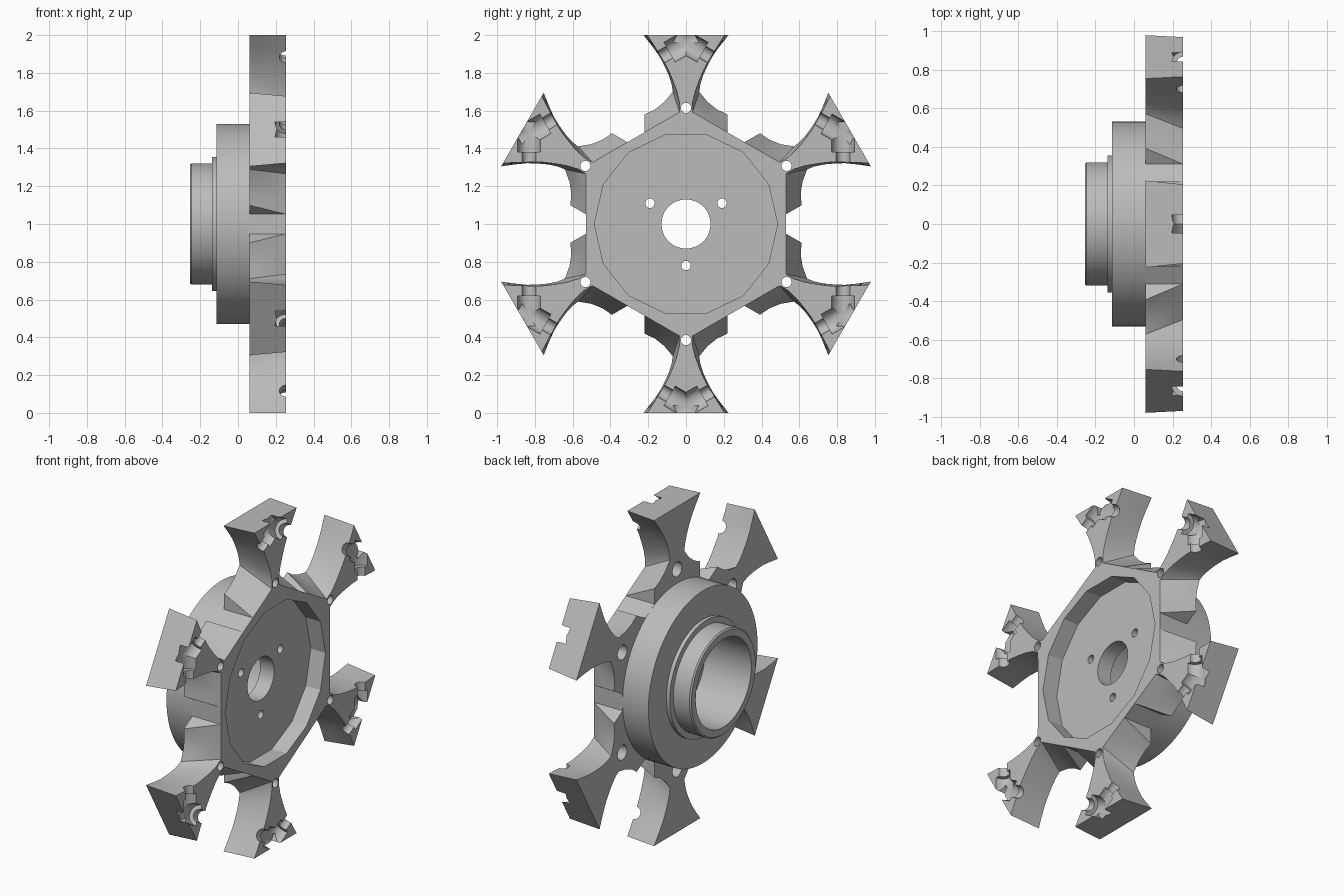
import bpy, bmesh, math
from mathutils import Matrix, Vector

cube = bpy.data.objects.get("Cube")
if cube:
    bpy.data.objects.remove(cube)

grey = bpy.data.materials.new("light grey")
grey.use_nodes = True
colour = (0.5, 0.5, 0.5, 1)
grey.diffuse_color = colour
grey.node_tree.nodes["Principled BSDF"].inputs["Base Color"].default_value = colour

BACK, FRONT = 0.06, 0.255
ARMS = [math.radians(30 + 60 * i) for i in range(6)]


def make_object(name, bm):
    bmesh.ops.remove_doubles(bm, verts=bm.verts, dist=0.0005)
    bmesh.ops.recalc_face_normals(bm, faces=bm.faces)
    mesh = bpy.data.meshes.new(name)
    bm.to_mesh(mesh)
    bm.free()
    obj = bpy.data.objects.new(name, mesh)
    bpy.context.collection.objects.link(obj)
    mesh.materials.append(grey)
    return obj


def lathe(bm, profile, origin=(0, 0, 1), axis=(1, 0, 0), segs=32, closed=False):
    """Revolve (radius, distance) points about an axis."""
    axis = Vector(axis).normalized()
    side = axis.orthogonal() if abs(axis.x) < 0.9 else Vector((0, 1, 0))
    side.normalize()
    rings = []
    for k in range(segs):
        d = Matrix.Rotation(math.tau * k / segs, 3, axis) @ side
        rings.append([bm.verts.new(Vector(origin) + axis * h + d * r)
                      for r, h in profile])
    n = len(profile)
    for k in range(segs):
        a, b = rings[k], rings[(k + 1) % segs]
        for j in range(n if closed else n - 1):
            m = (j + 1) % n
            quad = [a[j], a[m], b[m], b[j]]
            if profile[j][0] == 0:
                quad = [a[j], a[m], b[m]]
            elif profile[m][0] == 0:
                quad = [a[j], a[m], b[j]]
            bm.faces.new(quad)


def plug(bm, steps, **kw):
    """Solid stepped cylinder from (radius, start, end) steps."""
    pts = [(0, steps[0][1])]
    for r, h0, h1 in steps:
        pts += [(r, h0), (r, h1)]
    lathe(bm, pts + [(0, steps[-1][2])], **kw)


def at_arm(a, w, r, x):
    return Vector((x, r * math.cos(a) - w * math.sin(a),
                   1 + r * math.sin(a) + w * math.cos(a)))


# Star plate: half arm outlines (half width, radius) on the rear and front faces
rear = [(.22, .485), (.22, .58), (.165, .606), (.115, .646), (.07, .70), (.07, .70),
        (.076, .74), (.092, .79), (.115, .84), (.142, .89), (.178, .94), (.225, 1)]
front = [(.22, .485), (.22, .485), (.155, .5225), (.09, .56), (.035, .592), (.034, .64),
         (.048, .70), (.07, .76), (.093, .815), (.122, .87), (.16, .93), (.205, 1)]
LEVELS = 5
bm = bmesh.new()
loops = []
for lv in range(LEVELS + 1):
    t = lv / LEVELS
    x = BACK + (FRONT - BACK) * t
    half = [Vector(p).lerp(Vector(q), t) for p, q in zip(rear, front)]
    loop = []
    for a in ARMS:
        loop += [bm.verts.new(at_arm(a, -p.x, p.y, x)) for p in half]
        loop += [bm.verts.new(at_arm(a, p.x, p.y, x)) for p in reversed(half)]
    loops.append(loop)
for lo, hi in zip(loops, loops[1:]):
    for i in range(len(lo)):
        j = (i + 1) % len(lo)
        bm.faces.new([lo[i], lo[j], hi[j], hi[i]])
bm.faces.new(loops[0])
bm.faces.new(loops[-1])
plate = make_object("star_plate", bm)

# Cutters: faceted recess and arm bolt holes
cut_a = bmesh.new()
plug(cut_a, [(.485, .155, .3)], segs=14)
for a in ARMS:
    plug(cut_a, [(.045, 0, .14), (.027, .14, .3)], origin=at_arm(a, 0, .615, 0))

# Cutters: centre hole, three small holes, and the two channels in each arm tip
cut_b, cut_c = bmesh.new(), bmesh.new()
plug(cut_b, [(.13, 0, .3)], segs=48)
for k in range(3):
    plug(cut_b, [(.025, 0, .3)], origin=at_arm(math.radians(30 + 120 * k), 0, .22, 0),
         segs=24)
for a in ARMS:
    for s, cutter in ((1, cut_b), (-1, cut_c)):
        start = at_arm(a, 0, .96, FRONT)
        end = at_arm(a, s * .866, .96 - .5, FRONT)
        plug(cutter, [(.06, -.06, .1), (.036, .1, .3)],
             origin=start, axis=end - start, segs=24)

bpy.context.view_layer.objects.active = plate
for label, cutter in (("recess", cut_a), ("holes", cut_b), ("channels", cut_c)):
    tool = make_object(label + "_cutter", cutter)
    tool.hide_render = True
    mod = plate.modifiers.new(label, 'BOOLEAN')
    mod.operation = 'DIFFERENCE'
    mod.solver = 'EXACT'
    mod.object = tool
    bpy.ops.object.modifier_apply(modifier=mod.name)
    bpy.data.objects.remove(tool)

# Round rear body: disc, narrow shoulder and bored hub
bm = bmesh.new()
lathe(bm, [(.53, BACK), (.53, -.115), (.355, -.115), (.355, -.138), (.32, -.138),
           (.32, -.247), (.312, -.255), (.27, -.255), (.27, BACK)], segs=72, closed=True)
hub = make_object("hub", bm)

for obj in (plate, hub):
    bpy.ops.object.select_all(action='DESELECT')
    obj.select_set(True)
    bpy.context.view_layer.objects.active = obj
    bpy.ops.object.shade_smooth_by_angle(angle=math.radians(20))
